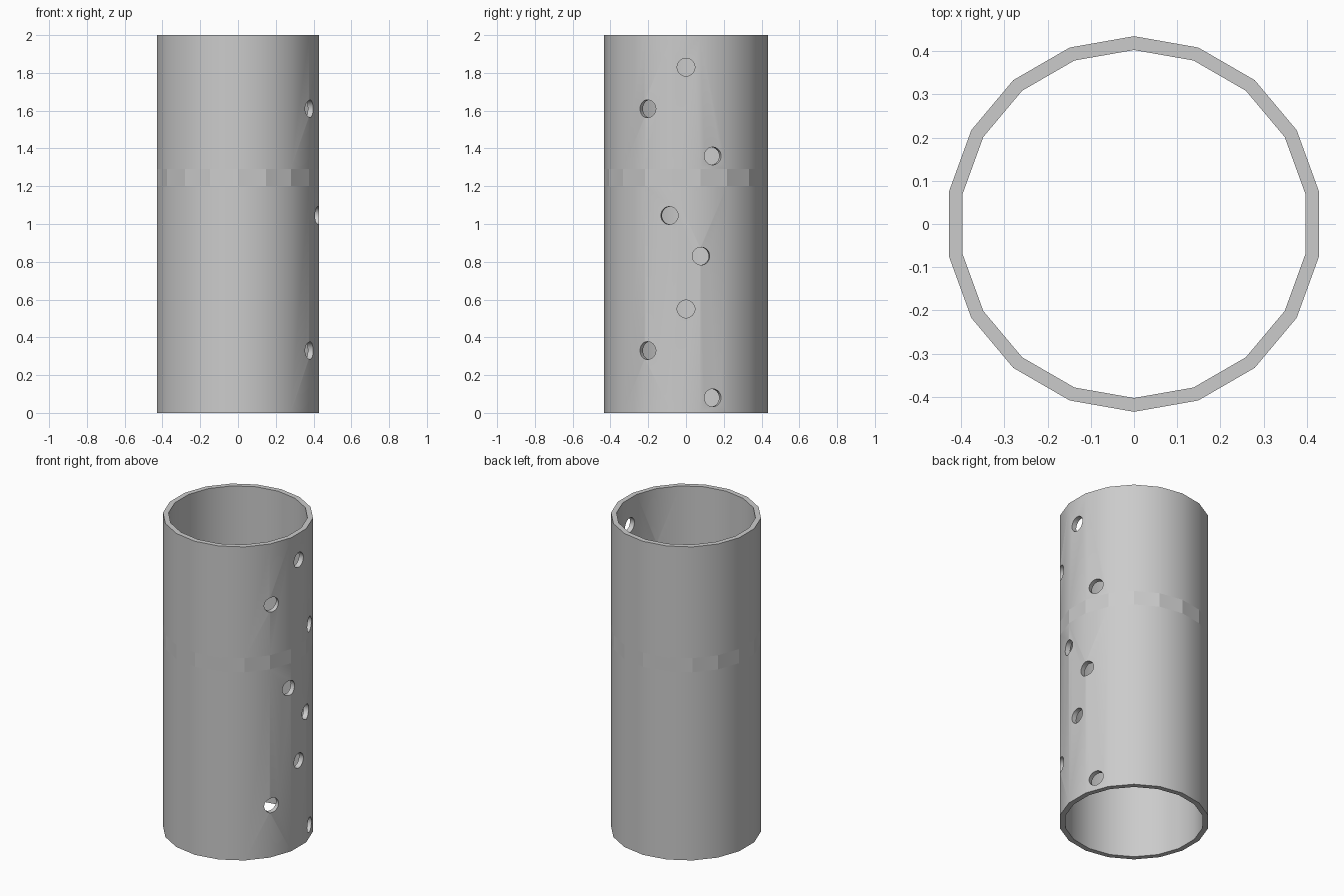
import bpy, bmesh
from math import sin, cos, pi, radians, asin
from mathutils import Matrix, Vector

if "Cube" in bpy.data.objects:
    bpy.data.objects.remove(bpy.data.objects["Cube"])

SIDES, R_OUT, R_IN = 18, 0.435, 0.403
BAND_LOW, BAND_HIGH = 1.2, 1.29


def mesh_object(name, bm):
    bmesh.ops.recalc_face_normals(bm, faces=bm.faces)
    mesh = bpy.data.meshes.new(name)
    bm.to_mesh(mesh)
    bm.free()
    obj = bpy.data.objects.new(name, mesh)
    bpy.context.collection.objects.link(obj)
    return obj


# open tube: closed wall profile swept around z
profile = [(R_OUT, 0), (R_OUT, BAND_LOW), (R_OUT, BAND_HIGH), (R_OUT, 2), (R_IN, 2), (R_IN, 0)]
bm = bmesh.new()
rings = []
for i in range(SIDES):
    a = pi / 2 + 2 * pi * i / SIDES
    rings.append([bm.verts.new((r * cos(a), r * sin(a), z)) for r, z in profile])
n = len(profile)
for i in range(SIDES):
    p, q = rings[i], rings[(i + 1) % SIDES]
    for j in range(n):
        k = (j + 1) % n
        bm.faces.new((p[j], q[j], q[k], p[k]))
tube = mesh_object("perforated_tube", bm)

# radial drill holes scattered along the +x side, as (y, z)
holes = [(0, 1.83), (-0.203, 1.61), (0.142, 1.36), (-0.088, 1.045),
         (0.08, 0.83), (0, 0.55), (-0.203, 0.33), (0.142, 0.08)]
bm = bmesh.new()
for y, z in holes:
    a = asin(y / 0.43)
    mat = (Matrix.Translation((0.42 * cos(a), 0.42 * sin(a), z))
           @ Matrix.Rotation(a, 4, 'Z') @ Matrix.Rotation(pi / 2, 4, 'Y'))
    bmesh.ops.create_cone(bm, cap_ends=True, segments=32, radius1=0.047,
                          radius2=0.047, depth=0.2, matrix=mat)
cutter = mesh_object("hole_cutter", bm)
cutter.hide_render = True

mod = tube.modifiers.new("holes", 'BOOLEAN')
mod.operation, mod.solver, mod.object = 'DIFFERENCE', 'EXACT', cutter
bpy.context.view_layer.objects.active = tube
tube.select_set(True)
bpy.ops.object.modifier_apply(modifier=mod.name)
bpy.data.objects.remove(cutter)

# smooth wall with a flat-faceted band
bpy.ops.object.shade_smooth_by_angle(angle=radians(30))
for f in tube.data.polygons:
    zs = [tube.data.vertices[v].co.z for v in f.vertices]
    if min(zs) > BAND_LOW - 0.001 and max(zs) < BAND_HIGH + 0.001:
        f.use_smooth = False
